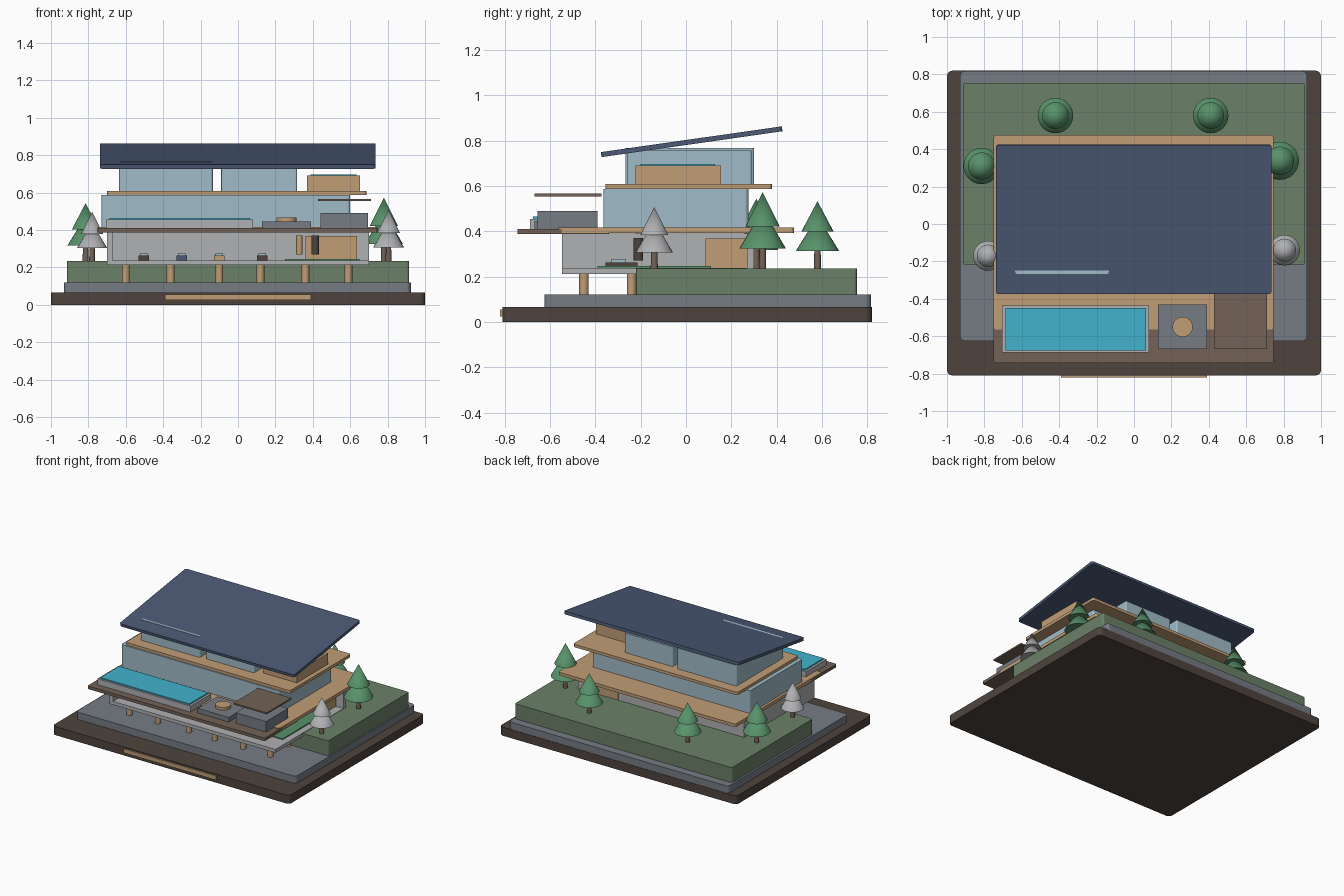
import bpy, bmesh, math
from mathutils import Matrix

if "Cube" in bpy.data.objects:
    bpy.data.objects.remove(bpy.data.objects["Cube"])


def material(name, r, g, b):
    lin = [((c / 255 + 0.055) / 1.055) ** 2.4 for c in (r, g, b)]
    m = bpy.data.materials.new(name)
    m.diffuse_color = (*lin, 1)
    m.use_nodes = True
    m.node_tree.nodes["Principled BSDF"].inputs["Base Color"].default_value = m.diffuse_color
    return m


DARK = material("dark brown", 78, 68, 61)
STONE = material("stone grey", 118, 124, 133)
GRASS = material("grass green", 107, 128, 104)
LEAF = material("leaf green", 88, 146, 106)
PALE = material("pale grey", 176, 177, 179)
WOOD = material("light wood", 192, 158, 118)
BROWN = material("deck brown", 115, 98, 86)
NAVY = material("roof navy", 76, 89, 117)
GLASS = material("window blue", 160, 188, 200)
WATER = material("pool water", 66, 178, 204)


def finish(name, bm, mat):
    me = bpy.data.meshes.new(name)
    bm.to_mesh(me)
    bm.free()
    me.materials.append(mat)
    ob = bpy.data.objects.new(name, me)
    bpy.context.collection.objects.link(ob)
    return ob


def box(name, x, y, z, mat, corner=0.0):
    """Box from (min, max) ranges, with optional rounded upright corners."""
    bm = bmesh.new()
    bmesh.ops.create_cube(bm, size=1)
    for v in bm.verts:
        v.co = [r[0] + (c + 0.5) * (r[1] - r[0]) for r, c in zip((x, y, z), v.co)]
    if corner:
        upright = [e for e in bm.edges
                   if abs(e.verts[0].co.z - e.verts[1].co.z) > 1e-4]
        bmesh.ops.bevel(bm, geom=upright, offset=corner, segments=4,
                        profile=0.5, affect='EDGES')
    return finish(name, bm, mat)


def cone(name, x, y, z0, z1, r0, r1, mat, sides=24):
    bm = bmesh.new()
    bmesh.ops.create_cone(bm, cap_ends=True, segments=sides, radius1=r0, radius2=r1,
                          depth=z1 - z0, matrix=Matrix.Translation((x, y, (z0 + z1) / 2)))
    ob = finish(name, bm, mat)
    bpy.ops.object.select_all(action='DESELECT')
    ob.select_set(True)
    bpy.context.view_layer.objects.active = ob
    bpy.ops.object.shade_smooth_by_angle(angle=math.radians(35))
    return ob


# Ground layers
box("base", (-1, 1), (-0.81, 0.82), (0, 0.065), DARK, 0.03)
box("front_plaque", (-0.39, 0.39), (-0.82, -0.805), (0.025, 0.055), WOOD)
box("stone_terrace", (-0.93, 0.925), (-0.625, 0.817), (0.065, 0.12), STONE, 0.025)
box("lawn", (-0.915, 0.915), (-0.22, 0.755), (0.12, 0.235), GRASS, 0.015)

# Open ground floor on stilts
for x in (-0.60, -0.36, -0.10, 0.12, 0.36, 0.59):
    for y in (-0.45, -0.24):
        cone("stilt", x, y, 0.12, 0.215, 0.021, 0.021, WOOD, 16)
box("lower_floor", (-0.70, 0.70), (-0.548, 0.30), (0.212, 0.238), PALE)
box("lower_left_wall", (-0.70, -0.67), (-0.548, 0.30), (0.238, 0.39), PALE)
box("lower_back_wall", (-0.67, 0.70), (0.27, 0.30), (0.238, 0.39), PALE)
box("lower_core", (0.36, 0.637), (0.085, 0.305), (0.238, 0.367), WOOD)
box("floor_mat", (0.25, 0.65), (-0.39, 0.11), (0.238, 0.246), LEAF)
cone("hanging_bag_dark", 0.413, -0.21, 0.27, 0.37, 0.021, 0.021, DARK, 16)
cone("hanging_bag_wood", 0.328, -0.21, 0.27, 0.37, 0.017, 0.017, WOOD, 16)

# Parked cars
for x, mat in ((-0.505, DARK), (-0.30, NAVY), (-0.10, WOOD), (0.13, DARK)):
    box("car_body", (x - 0.028, x + 0.028), (-0.355, -0.215), (0.238, 0.263), mat)
    box("car_cabin", (x - 0.02, x + 0.02), (-0.33, -0.265), (0.263, 0.278), GLASS)

# Middle deck and front terrace
box("middle_deck", (-0.75, 0.745), (-0.565, 0.477), (0.392, 0.416), WOOD, 0.015)
box("front_deck", (-0.75, 0.745), (-0.743, -0.34), (0.387, 0.41), BROWN, 0.008)

# Pool
box("pool_rim", (-0.705, 0.08), (-0.687, -0.437), (0.41, 0.455), PALE)
box("pool_water", (-0.688, 0.063), (-0.675, -0.45), (0.44, 0.464), WATER)

# Fire table and covered lounge
box("fire_table", (0.128, 0.39), (-0.668, -0.43), (0.41, 0.445), STONE)
cone("fire_bowl", 0.26, -0.55, 0.445, 0.466, 0.054, 0.054, WOOD)
box("lounge_block", (0.44, 0.695), (-0.655, -0.39), (0.41, 0.49), STONE)
box("lounge_canopy", (0.428, 0.71), (-0.668, -0.372), (0.554, 0.566), BROWN)

# Glazed middle floor and its upper deck
box("middle_glass", (-0.73, 0.60), (-0.365, 0.275), (0.416, 0.587), GLASS, 0.015)
box("upper_deck", (-0.70, 0.687), (-0.355, 0.38), (0.586, 0.608), WOOD, 0.015)

# Glazed top floor and tub
box("top_glass_left", (-0.635, -0.135), (-0.267, 0.30), (0.608, 0.767), GLASS, 0.01)
box("top_glass_right", (-0.09, 0.315), (-0.258, 0.29), (0.608, 0.757), GLASS, 0.01)
box("roof_tub", (0.37, 0.652), (-0.222, 0.155), (0.608, 0.69), WOOD)
box("roof_tub_water", (0.388, 0.634), (-0.20, 0.127), (0.68, 0.696), WATER)

# Tilted roof
roof = box("roof", (-0.738, 0.735), (-0.403, 0.403), (-0.011, 0.011), NAVY, 0.015)
roof.location = (0, 0.025, 0.795)
roof.rotation_euler.x = math.atan2(0.114, 0.80)

# Trees: position, overall height, lower skirt radius, foliage
for x, y, h, r, mat in ((-0.42, 0.58, 0.30, 0.095, LEAF), (0.41, 0.58, 0.30, 0.095, LEAF),
                        (-0.815, 0.31, 0.31, 0.097, LEAF), (0.78, 0.338, 0.34, 0.102, LEAF),
                        (-0.78, -0.17, 0.265, 0.08, PALE), (0.805, -0.14, 0.275, 0.082, PALE)):
    z = 0.233
    cone("tree_trunk", x, y, z, z + h * 0.4, 0.016, 0.013, BROWN, 12)
    cone("tree_lower", x, y, z + h * 0.27, z + h * 0.78, r, 0.0, mat)
    cone("tree_upper", x, y, z + h * 0.55, z + h, r * 0.75, 0.0, mat)
